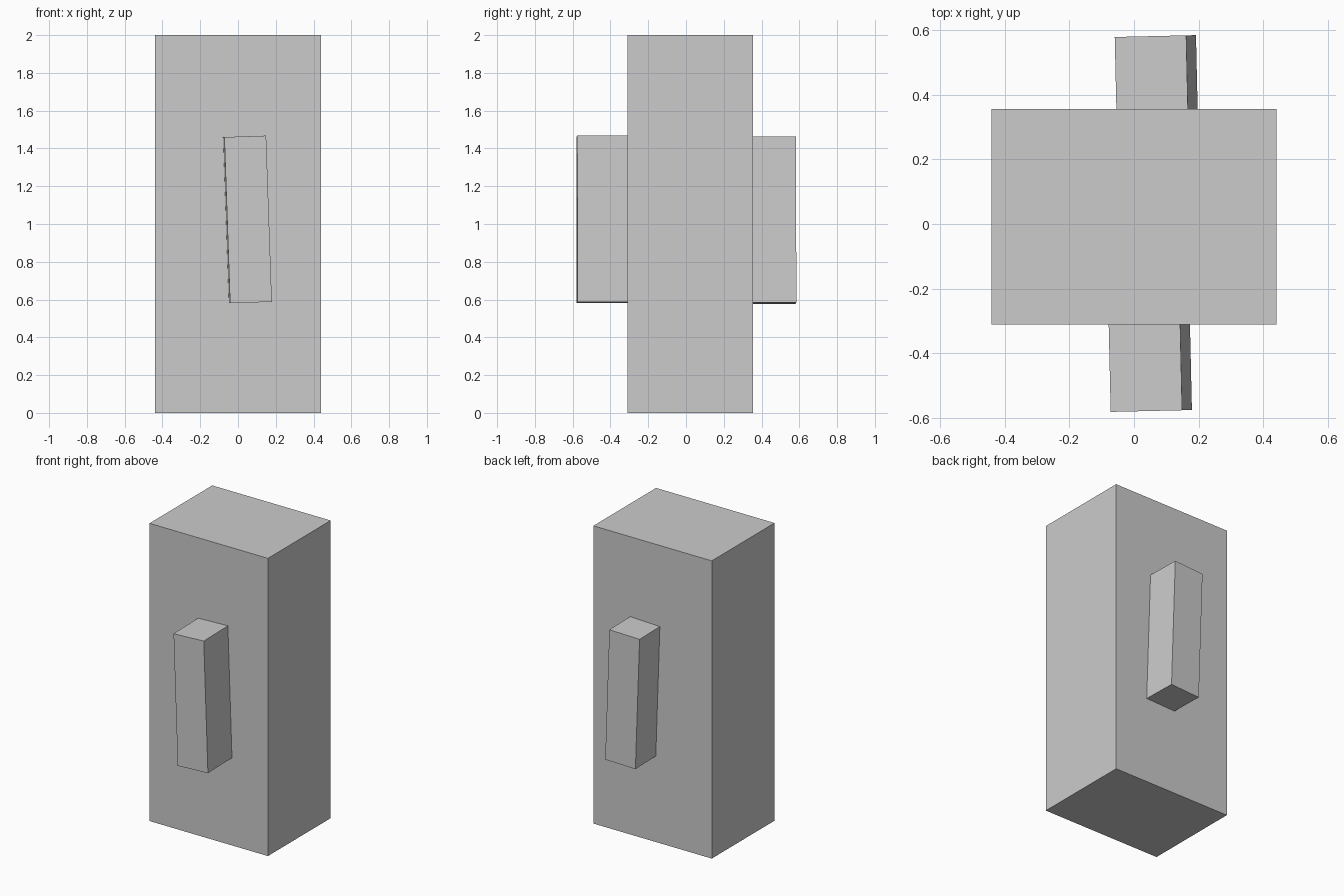
import bpy
from mathutils import Euler, Vector

if "Cube" in bpy.data.objects:
    bpy.data.objects.remove(bpy.data.objects["Cube"])

grey = bpy.data.materials.new("plain grey")
grey.diffuse_color = (0.6, 0.6, 0.6, 1)
grey.use_nodes = True
grey.node_tree.nodes["Principled BSDF"].inputs["Base Color"].default_value = grey.diffuse_color


def box(name, size, centre, rotation=(0, 0, 0)):
    bpy.ops.mesh.primitive_cube_add(size=1, location=centre, rotation=rotation)
    ob = bpy.context.object
    ob.name = name
    ob.scale = size
    ob.data.materials.append(grey)
    return ob


# Upright main block
box("main_block", (0.88, 0.666, 2.0), (0, 0.022, 1.0))

# Slightly tilted bars, each sunk into one face of the block
TILT = (0, -0.0345, 0.023)
DEPTH = 0.3
inward = Euler(TILT).to_matrix() @ Vector((0, DEPTH / 2, 0))
for name, end, side in (("front_bar", (0.0535, -0.578, 1.024), 1),
                        ("back_bar", (0.066, 0.581, 1.02), -1)):
    box(name, (0.221, DEPTH, 0.88), Vector(end) + inward * side, TILT)
